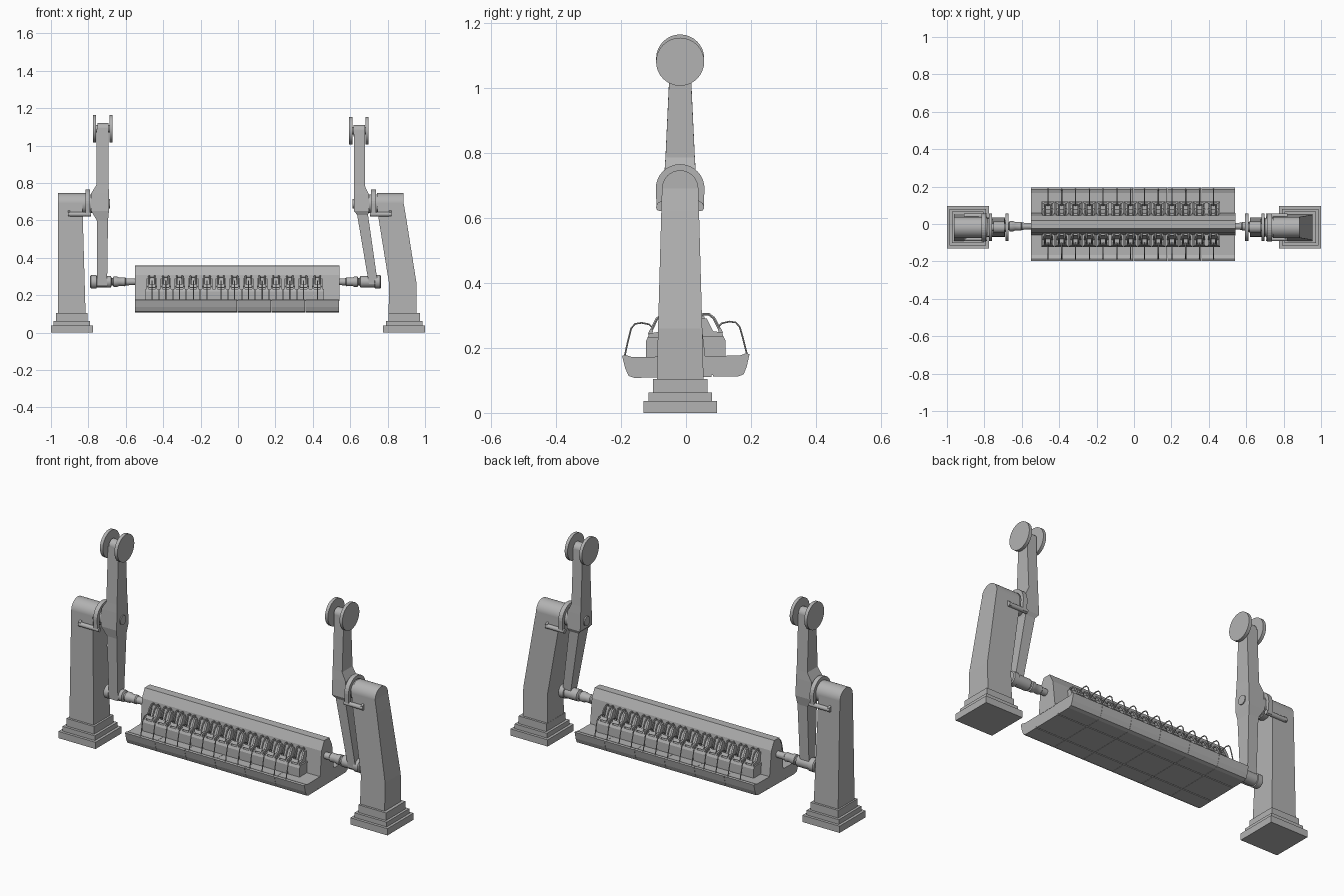
import bpy, bmesh, math
from mathutils import Matrix, Vector

cube = bpy.data.objects.get("Cube")
if cube:
    bpy.data.objects.remove(cube)

grey = bpy.data.materials.new("plain_grey")
grey.use_nodes = True
grey.diffuse_color = (0.45, 0.45, 0.45, 1)
grey.node_tree.nodes["Principled BSDF"].inputs["Base Color"].default_value = (0.45, 0.45, 0.45, 1)

CY = -0.018          # centre line of towers and arms
PIVOT_Z = 0.69
SEATS, PITCH, FIRST_X = 13, 0.0737, -0.46
TILT = Matrix.Translation((0, 0, 0.14)) @ Matrix.Rotation(math.radians(0.8), 4, 'X') @ Matrix.Translation((0, 0, -0.14))


def finish(name, bm, smooth=False):
    bmesh.ops.recalc_face_normals(bm, faces=bm.faces)
    mesh = bpy.data.meshes.new(name)
    bm.to_mesh(mesh)
    bm.free()
    mesh.materials.append(grey)
    ob = bpy.data.objects.new(name, mesh)
    bpy.context.collection.objects.link(ob)
    if smooth:
        bpy.ops.object.select_all(action='DESELECT')
        ob.select_set(True)
        bpy.context.view_layer.objects.active = ob
        bpy.ops.object.shade_smooth_by_angle(angle=math.radians(35))
    return ob


def skin(name, rings, smooth=False):
    """Join equal-length rings of points and cap both ends."""
    bm = bmesh.new()
    loops = [[bm.verts.new(p) for p in ring] for ring in rings]
    n = len(loops[0])
    for a, b in zip(loops, loops[1:]):
        for i in range(n):
            j = (i + 1) % n
            bm.faces.new((a[i], a[j], b[j], b[i]))
    bm.faces.new(loops[0])
    bm.faces.new(loops[-1])
    return finish(name, bm, smooth)


def loft(name, sections):
    """Tapered beam from (z, x0, x1, half depth) sections."""
    return skin(name, [[(x0, CY - h, z), (x1, CY - h, z), (x1, CY + h, z), (x0, CY + h, z)]
                       for z, x0, x1, h in sections])


def prism(name, x0, x1, outline):
    """Extrude a y-z outline along x."""
    return skin(name, [[(x, y, z) for y, z in outline] for x in (x0, x1)])


def turned(name, profile, y, z, sides=32):
    """Turn (x, radius) points about a line along x."""
    turn = [2 * math.pi * i / sides for i in range(sides)]
    return skin(name, [[(x, y + r * math.cos(a), z + r * math.sin(a)) for a in turn]
                       for x, r in profile], True)


def rod(name, x0, x1, r, y, z, sides=32):
    return turned(name, [(x0, r), (x1, r)], y, z, sides)


def tube(name, x, path, r, sides=6):
    """Sweep a round section along a y-z path."""
    rings = []
    for i, (y, z) in enumerate(path):
        a, b = path[max(i - 1, 0)], path[min(i + 1, len(path) - 1)]
        t = Vector((0, b[0] - a[0], b[1] - a[1])).normalized()
        side, up = Vector((1, 0, 0)), t.cross(Vector((1, 0, 0)))
        rings.append([Vector((x, y, z)) + r * (math.cos(k) * side + math.sin(k) * up)
                      for k in [2 * math.pi * s / sides for s in range(sides)]])
    return skin(name, rings, True)


def both_sides(ob, count=1):
    """Repeat along the row, then mirror to the other side of the gondola."""
    if count > 1:
        row = ob.modifiers.new("row", 'ARRAY')
        row.count = count
        row.use_relative_offset = False
        row.use_constant_offset = True
        row.constant_offset_displace = (PITCH, 0, 0)
    mirror = ob.modifiers.new("mirror", 'MIRROR')
    mirror.use_axis = (False, True, False)
    ob.matrix_world = TILT


# Stepped tower feet
for side, cx in (("right", -0.888), ("left", 0.888)):
    for i, (half, z0, z1) in enumerate([(0.113, 0, 0.037), (0.098, 0.037, 0.063), (0.084, 0.063, 0.105)]):
        loft(f"{side}_foot_step_{i + 1}", [(z0, cx - half, cx + half, half), (z1, cx - half, cx + half, half)])

# Tower columns: one straight, one leaning
loft("right_column", [(0.1, -0.963, -0.815, 0.072), (PIVOT_Z, -0.963, -0.832, 0.056)])
loft("left_column", [(0.1, 0.805, 0.955, 0.072), (0.26, 0.808, 0.955, 0.068),
                     (0.62, 0.75, 0.898, 0.058), (PIVOT_Z, 0.742, 0.886, 0.056)])

# Swing arms
loft("right_arm", [(0.25, -0.755, -0.7, 0.026), (0.6, -0.755, -0.695, 0.042), (0.65, -0.785, -0.69, 0.052),
                   (0.745, -0.785, -0.69, 0.048), (0.79, -0.757, -0.692, 0.045), (1.09, -0.757, -0.692, 0.031)])
loft("left_arm", [(0.26, 0.7, 0.748, 0.026), (0.63, 0.637, 0.695, 0.042), (0.65, 0.62, 0.7, 0.052),
                  (0.74, 0.62, 0.7, 0.048), (0.785, 0.62, 0.678, 0.045), (1.08, 0.62, 0.678, 0.031)])

# Bearings, collars, brackets and counterweights on each tower
arch = [(CY + r * math.cos(math.pi * i / 16), PIVOT_Z + r * math.sin(math.pi * i / 16))
        for r, steps in ((0.075, range(17)), (0.056, range(16, -1, -1))) for i in steps]
legs = [(CY + 0.052, 0.625), (CY + 0.072, 0.625)] + arch[:17] + [(CY - 0.072, 0.625), (CY - 0.052, 0.625)] + arch[17:]
for side, head, neck, collar, bar, cap, weights, wz in (
        ("right", (-0.963, -0.80), (-0.83, -0.75), (-0.816, -0.792), (-0.91, -0.785), (-0.7, -0.685),
         ((-0.776, -0.758), (-0.688, -0.67)), 1.09),
        ("left", (0.742, 0.886), (0.68, 0.76), (0.712, 0.737), (0.705, 0.82), (0.613, 0.63),
         ((0.594, 0.611), (0.682, 0.699)), 1.08)):
    rod(f"{side}_column_head", *head, 0.056, CY, PIVOT_Z)
    rod(f"{side}_bearing_neck", *neck, 0.05, CY, PIVOT_Z)
    prism(f"{side}_bearing_collar", *collar, legs)
    rod(f"{side}_pivot_cap", *cap, 0.025, CY, PIVOT_Z)
    for n, s in (("front", -1), ("back", 1)):
        rod(f"{side}_{n}_brake_bar", *bar, 0.012, CY + s * 0.062, 0.633, 16)
        outer = bar[0] if side == "right" else bar[1] - 0.012
        prism(f"{side}_{n}_brake_bracket", outer, outer + 0.012,
              [(CY + s * 0.045, 0.622), (CY + s * 0.07, 0.622), (CY + s * 0.07, 0.645), (CY + s * 0.045, 0.66)])
    rod(f"{side}_arm_top", weights[0][1] + 0.006, weights[1][0] - 0.004, 0.031, CY, wz)
    rod(f"{side}_weight_axle", weights[0][0], weights[1][1], 0.02, CY, wz)
    for n, span in zip(("outer", "inner"), weights):
        rod(f"{side}_{n}_counterweight", *span, 0.074, CY, wz)

# Gondola axle ends, turned with collars
axle = [(-0.79, 0.03), (-0.785, 0.036), (-0.757, 0.036), (-0.755, 0.031), (-0.68, 0.031), (-0.675, 0.02),
        (-0.668, 0.02), (-0.665, 0.027), (-0.645, 0.027), (-0.635, 0.022), (-0.605, 0.024), (-0.6, 0.019), (-0.53, 0.017)]
turned("right_axle", axle, -0.012, 0.272)
turned("left_axle", [(-x - 0.025, r) for x, r in axle], -0.012, 0.272)

# Gondola floor in panels
X0, X1, PANELS = -0.55, 0.542, 6
half = [(0.078, 0.11), (0.078, 0.116), (0.083, 0.116), (0.083, 0.11), (0.16, 0.11), (0.177, 0.116),
        (0.187, 0.14), (0.196, 0.178), (0.186, 0.181), (0.165, 0.174), (0, 0.174)]
floor = half + [(-y, z) for y, z in reversed(half[:-1])]
step = (X1 - X0) / PANELS
for i in range(PANELS):
    prism(f"floor_panel_{i + 1}", X0 + i * step, X0 + (i + 1) * step - 0.0012, floor).matrix_world = TILT

# Central ridge wall between the two seat rows
wall = [(0.06, 0.17), (0.046, 0.31), (0.022, 0.358)]
prism("centre_ridge", X0, X1, wall + [(-y, z) for y, z in reversed(wall)]).matrix_world = TILT

# Seat rows: each part is built once, then repeated and mirrored
w = PITCH / 2
both_sides(prism("seat_base", FIRST_X - w + 0.001, FIRST_X + w - 0.001,
                 [(0.04, 0.17), (0.122, 0.17), (0.122, 0.222), (0.116, 0.235), (0.04, 0.235)]), SEATS)
both_sides(prism("seat_back", FIRST_X - 0.018, FIRST_X + 0.018,
                 [(0.04, 0.23), (0.08, 0.23), (0.065, 0.27), (0.058, 0.297), (0.04, 0.297)]), SEATS)
for n, s in (("right", -1), ("left", 1)):
    x = FIRST_X + s * 0.023
    both_sides(prism(f"{n}_seat_wing", x - 0.005, x + 0.005,
                     [(0.04, 0.23), (0.118, 0.23), (0.112, 0.246), (0.085, 0.25), (0.066, 0.29), (0.04, 0.29)]), SEATS)
    both_sides(tube(f"{n}_shoulder_bar", FIRST_X + s * 0.015,
                    [(0.045, 0.29), (0.055, 0.303), (0.072, 0.303), (0.088, 0.29), (0.098, 0.27), (0.11, 0.245)], 0.005), SEATS)
both_sides(prism("harness_pad", FIRST_X - 0.02, FIRST_X + 0.02,
                 [(0.1, 0.252), (0.106, 0.24), (0.116, 0.244), (0.108, 0.26)]), SEATS)
both_sides(tube("lap_bar", FIRST_X, [(0.188, 0.178), (0.177, 0.225), (0.167, 0.262), (0.155, 0.276),
                                     (0.135, 0.279), (0.112, 0.274), (0.1, 0.262)], 0.003), SEATS)
